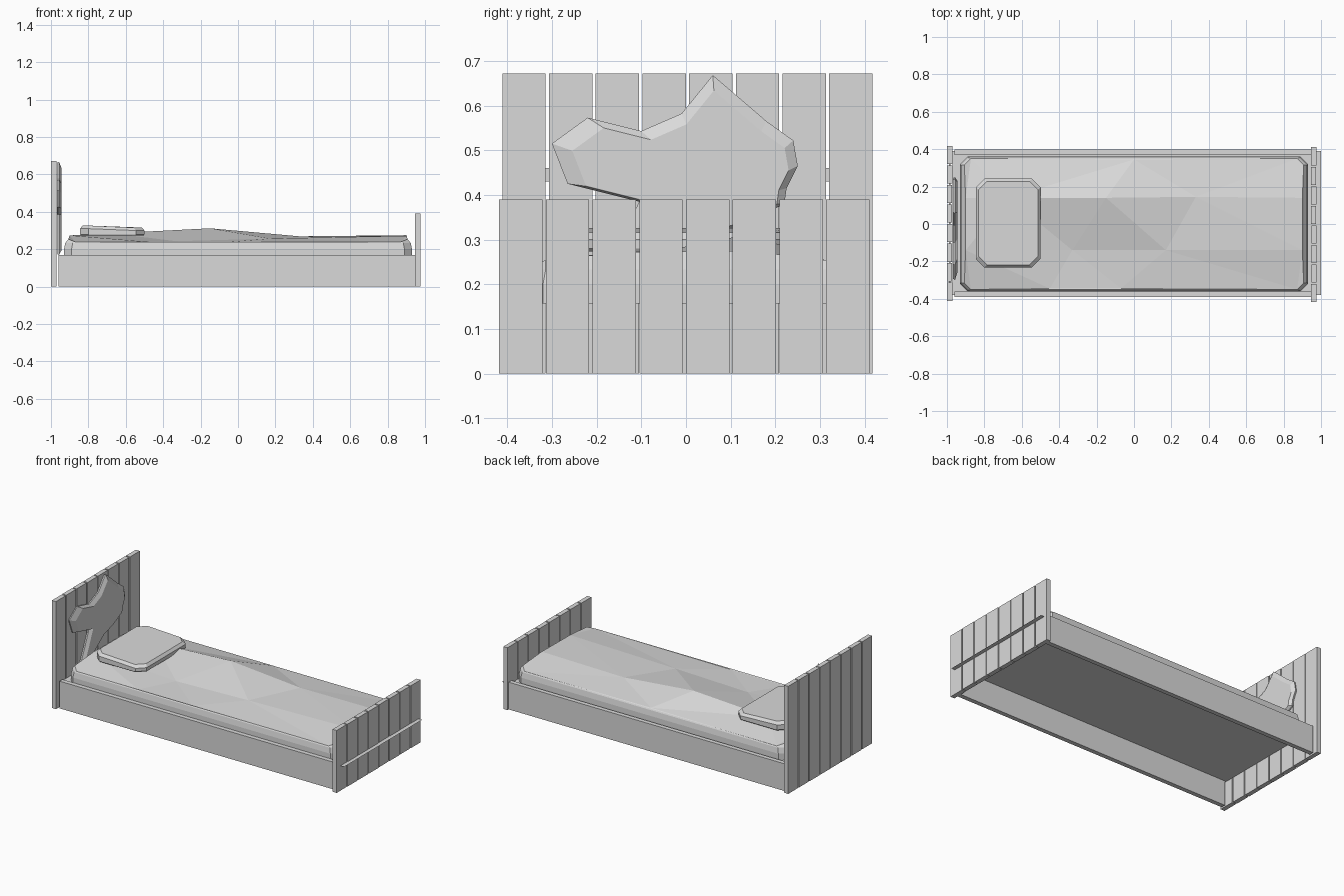
import bpy
import bmesh
import random
from mathutils import Vector
from mathutils.geometry import delaunay_2d_cdt

random.seed(4)
if "Cube" in bpy.data.objects:
    bpy.data.objects.remove(bpy.data.objects["Cube"])

grey = bpy.data.materials.new("plain grey")
grey.use_nodes = True
GREY = (0.7, 0.7, 0.7, 1)
grey.diffuse_color = GREY
grey.node_tree.nodes["Principled BSDF"].inputs["Base Color"].default_value = GREY


def finish(name, bm):
    """Turn a bmesh into a flat-shaded object."""
    if len(bm.faces) > 1:
        bmesh.ops.recalc_face_normals(bm, faces=bm.faces)
    mesh = bpy.data.meshes.new(name)
    bm.to_mesh(mesh)
    bm.free()
    mesh.materials.append(grey)
    obj = bpy.data.objects.new(name, mesh)
    bpy.context.collection.objects.link(obj)


def box(name, x, y, z):
    """Box from three (low, high) ranges."""
    bm = bmesh.new()
    bmesh.ops.create_cube(bm, size=1)
    for v in bm.verts:
        v.co = [r[0] if c < 0 else r[1] for c, r in zip(v.co, (x, y, z))]
    finish(name, bm)


def octagon(x, y, cut, inset=0):
    """Rectangle with chamfered corners, as a list of (x, y)."""
    x0, x1, y0, y1 = x[0] + inset, x[1] - inset, y[0] + inset, y[1] - inset
    return [(x0 + cut, y0), (x1 - cut, y0), (x1, y0 + cut), (x1, y1 - cut),
            (x1 - cut, y1), (x0 + cut, y1), (x0, y1 - cut), (x0, y0 + cut)]


def loft(bm, rings, cap_top=True):
    """Skin a stack of rings of 3D points and return the top ring."""
    rows = [[bm.verts.new(p) for p in ring] for ring in rings]
    for low, high in zip(rows, rows[1:]):
        n = len(low)
        for i in range(n):
            j = (i + 1) % n
            bm.faces.new((low[i], low[j], high[j], high[i]))
    bm.faces.new(rows[0][::-1])
    if cap_top:
        bm.faces.new(rows[-1])
    return rows[-1]


# Headboard and footboard planks, a little uneven
def plank_board(name, x, y_start, height):
    step = 0.1045
    for i in range(8):
        shift = random.uniform(-0.002, 0.002) if 0 < i < 7 else 0
        y = y_start + i * step
        box(f"{name}_plank_{i + 1}", (x + shift, x + 0.028 + shift),
            (y, y + 0.097), (0, height))


plank_board("headboard", -0.999, -0.411, 0.672)
plank_board("footboard", 0.947, -0.418, 0.39)
box("headboard_crossbar", (-0.989, -0.98), (-0.40, 0.40), (0.43, 0.46))

# Side rails and thin base sheet, which pokes through the footboard
box("right_side_rail", (-0.96, 0.947), (-0.39, -0.362), (0, 0.17))
box("left_side_rail", (-0.96, 0.947), (0.37, 0.398), (0, 0.17))
bm = bmesh.new()
bm.faces.new([bm.verts.new((x, y, 0.155))
              for x, y in ((-0.97, -0.38), (1, -0.38), (1, 0.39), (-0.97, 0.39))])
finish("base_sheet", bm)

# Mattress
bm = bmesh.new()
SPAN = ((-0.93, 0.93), (-0.36, 0.36))
loft(bm, [[(x, y, z) for x, y in octagon(*SPAN, 0.04)] for z in (0.157, 0.2)])
finish("mattress", bm)

# Blanket: sloping skirt, then a rumpled top that falls to both long sides
bm = bmesh.new()
rings = [[(x, y, z) for x, y in octagon(*SPAN, 0.04, inset)]
         for inset, z in ((0, 0.2), (0.006, 0.233))]
rings.append([(x, y, 0.254 if abs(x) > 0.9 else 0.24)
              for x, y in octagon((-0.907, 0.907), (-0.35, 0.35), 0.035)])
top = loft(bm, rings, cap_top=False)
rumples = [(-0.9, 0.14, 0.274), (-0.67, 0.14, 0.285), (-0.15, 0.14, 0.312),
           (0.33, 0.145, 0.269), (0.9, 0.14, 0.275),
           (-0.9, -0.14, 0.274), (-0.33, -0.14, 0.243),
           (0.17, -0.14, 0.257), (0.9, -0.14, 0.272),
           (-0.45, -0.345, 0.237), (-0.07, -0.345, 0.237), (0, 0.345, 0.243)]
inner = top + [bm.verts.new(p) for p in rumples]
flat = [Vector(v.co[:2]) for v in inner]
# Rim edges, then the creases along the ridges and across the dip
creases = [(i, (i + 1) % 8) for i in range(8)]
creases += [(i, i + 1) for i in (8, 9, 10, 11, 13, 14, 15)]
creases += [(9, 14), (10, 15), (10, 14), (11, 15), (13, 17), (14, 17),
            (15, 18), (1, 15), (10, 19)]
result = delaunay_2d_cdt(flat, creases, [], 0, 0.00001)
for tri in result[2]:
    bm.faces.new([inner[result[3][i][0]] for i in tri])
finish("blanket", bm)

# Pillow with a flat underside, its top lower towards the foot
bm = bmesh.new()
span = ((-0.845, -0.5), (-0.232, 0.242))
rings = []
for inset, z, tilt in ((0.004, 0.274, 0), (0, 0.28, 0),
                       (0, 0.305, 0.005), (0.014, 0.321, 0.005)):
    rings.append([(x, y, z + (tilt if x < -0.7 else -tilt))
                  for x, y in octagon(*span, 0.045, inset)])
loft(bm, rings)
finish("pillow", bm)

# Star ornament on the headboard, bevelled towards the bed
star = [(-0.30, 0.515), (-0.265, 0.425), (-0.105, 0.385), (-0.15, 0.28),
        (-0.20, 0.17), (-0.09, 0.22), (0.02, 0.30), (0.12, 0.33),
        (0.22, 0.38), (0.225, 0.415), (0.25, 0.465), (0.24, 0.522),
        (0.18, 0.565), (0.06, 0.668), (-0.01, 0.582), (-0.10, 0.543),
        (-0.22, 0.573)]
cy, cz = 0.08, 0.38
bm = bmesh.new()
loft(bm, [[(x, cy + (y - cy) * s, cz + (z - cz) * s) for y, z in star]
          for x, s in ((-0.968, 0.98), (-0.957, 1), (-0.943, 0.88))])
finish("star_ornament", bm)
